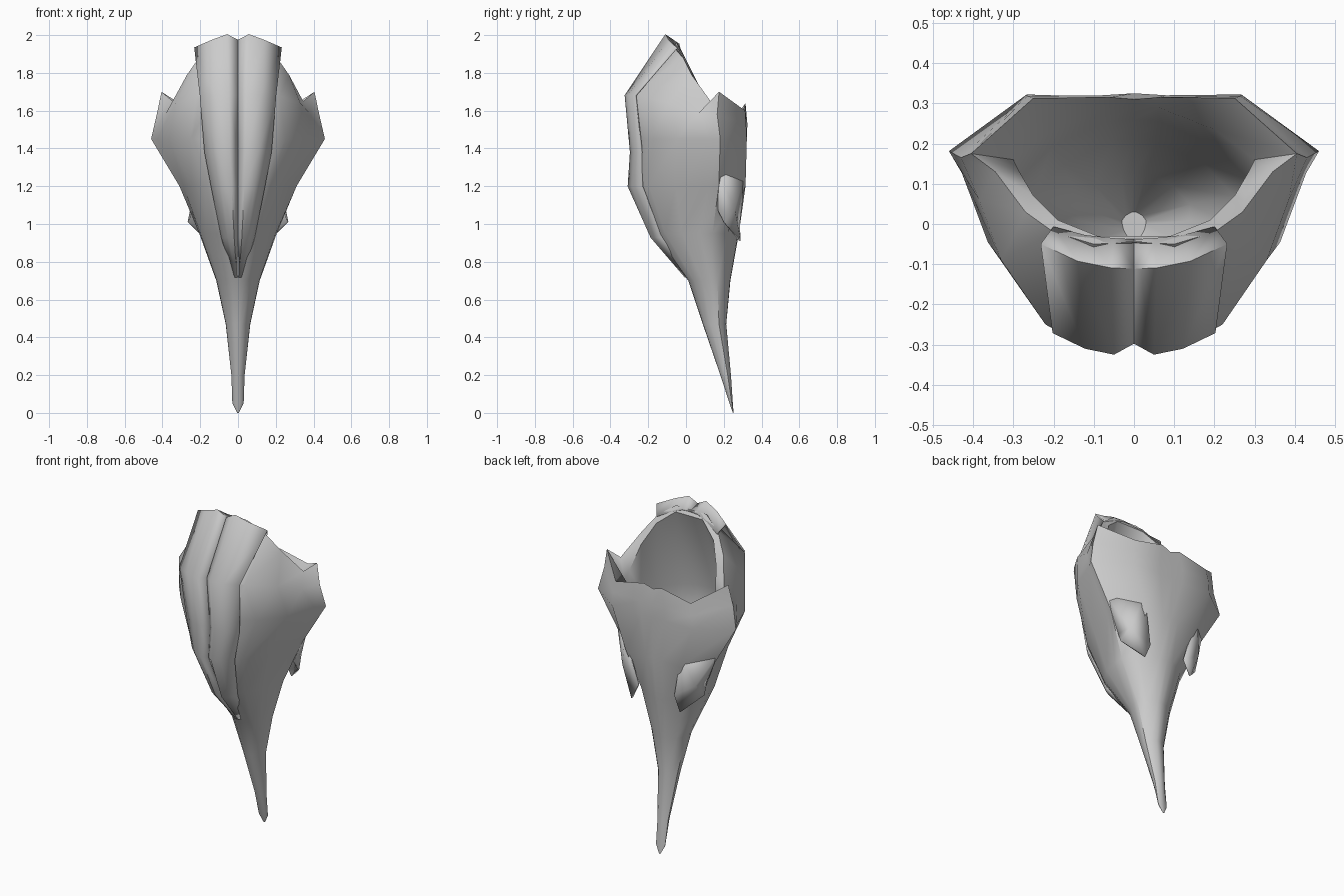
import bpy

if "Cube" in bpy.data.objects:
    bpy.data.objects.remove(bpy.data.objects["Cube"])


def make(name, verts, faces, angle=0.8, mirror=False, thick=0):
    me = bpy.data.meshes.new(name)
    me.from_pydata(verts, [], faces)
    me.update()
    ob = bpy.data.objects.new(name, me)
    bpy.context.collection.objects.link(ob)
    bpy.ops.object.select_all(action='DESELECT')
    ob.select_set(True)
    bpy.context.view_layer.objects.active = ob
    bpy.ops.object.mode_set(mode='EDIT')
    bpy.ops.mesh.select_all(action='SELECT')
    bpy.ops.mesh.normals_make_consistent(inside=False)
    bpy.ops.object.mode_set(mode='OBJECT')
    bpy.ops.object.shade_smooth_by_angle(angle=angle)
    if thick:
        m = ob.modifiers.new("thickness", 'SOLIDIFY')
        m.thickness, m.offset = thick, 0
    if mirror:
        ob.modifiers.new("mirror", 'MIRROR')
    return ob


def grid_faces(rows, cols, closed=False):
    return [(r * cols + c, r * cols + (c + 1) % cols,
             (r + 1) * cols + (c + 1) % cols, (r + 1) * cols + c)
            for r in range(rows - 1) for c in range(cols if closed else cols - 1)]


# half cross-sections, front centre to back centre: width share, depth share
flared = [(0, .05), (.3, .05), (.55, .17), (.79, .40), (.93, .68),
          (1, .77), (.58, 1), (.17, .99), (0, 1)]
rounded = [(0, .03), (.3, .05), (.6, .16), (.85, .35), (.97, .55),
           (1, .7), (.7, .87), (.22, .99), (0, 1)]


def ring(z, w, yf, yb, section):
    return [(w * a, yf + (yb - yf) * b, z) for a, b in section]


def both_sides(half):
    return half + [(-x, y, z) for x, y, z in half[-2:0:-1]]


# cup: outer wall up from the stalk tip, over the slanted rim, down the lining
outer = [(0, .004, .248, .252), (.05, .03, .23, .248), (.2, .035, .18, .238),
         (.47, .065, .085, .213), (.7, .115, .005, .235), (.95, .205, -.185, .28),
         (1.2, .31, -.3, .315), (1.45, .46, -.29, .322)]
shoulder = [(0, -.28, 1.66), (.12, -.305, 1.68), (.22, -.25, 1.68),
            (.33, -.09, 1.64), (.385, .06, 1.58), (.43, .165, 1.58),
            (.265, .318, 1.53), (.08, .32, 1.53), (0, .325, 1.53)]
rim = [(0, -.045, 1.96), (.1, -.05, 1.96), (.2, -.02, 1.89),
       (.27, .03, 1.79), (.345, .13, 1.65), (.405, .175, 1.70),
       (.25, .313, 1.60), (.06, .315, 1.64), (0, .31, 1.62)]
# broad lip sloping in towards the opening
lip = [(0, -.03, 1.93), (.09, -.03, 1.93), (.19, .01, 1.85),
       (.25, .07, 1.73), (.285, .13, 1.59), (.30, .16, 1.54),
       (.2, .235, 1.53), (.06, .29, 1.57), (0, .295, 1.57)]
inner = [(1.42, .29, -.25, .26), (1.2, .25, -.26, .21),
         (.95, .14, -.14, .13), (.8, .03, -.04, .03)]
rings = [ring(*r, flared if r[0] > 1 else rounded) for r in outer]
rings += [shoulder, rim, lip] + [ring(*r, rounded) for r in inner]
verts = [p for h in rings for p in both_sides(h)]
n = len(both_sides(rim))
faces = grid_faces(len(rings), n, True)
faces += [tuple(range(n)), tuple(range(len(verts) - n, len(verts)))]
make("cup_body", verts, faces)

# paired front petals with a groove between them: z, ridge y, width, edge setback
rows = [(.72, -.005, .03, .04), (.93, -.185, .085, .06), (1.2, -.306, .14, .075),
        (1.38, -.294, .175, .06), (1.68, -.322, .2, .055),
        (2.0, -.11, .23, .06), (1.95, -.04, .2, .03)]
verts = []
for z, y, w, s in rows:
    top = z > 1.9
    verts += [(0, y + (.03 if z < 1.94 else 0), z - .03 * (z > 1.95)),
              (.25 * w, y + .002, z),
              (.6 * w, y + .3 * s, z - .03 * top), (w, y + s, z - .07 * top)]
make("front_petals", verts, grid_faces(len(rows), 4), angle=1.0, mirror=True, thick=.01)

# small flared scales hanging from the rear collar
scale = [(.335, .17, 1.27), (.25, .17, 1.07), (.262, .20, 1.01),
         (.16, .285, .91), (.12, .28, 1.0), (.185, .312, 1.27), (.24, .255, 1.08)]
make("rear_scales", scale, [(i, (i + 1) % 6, 6) for i in range(6)],
     mirror=True, thick=.01)
